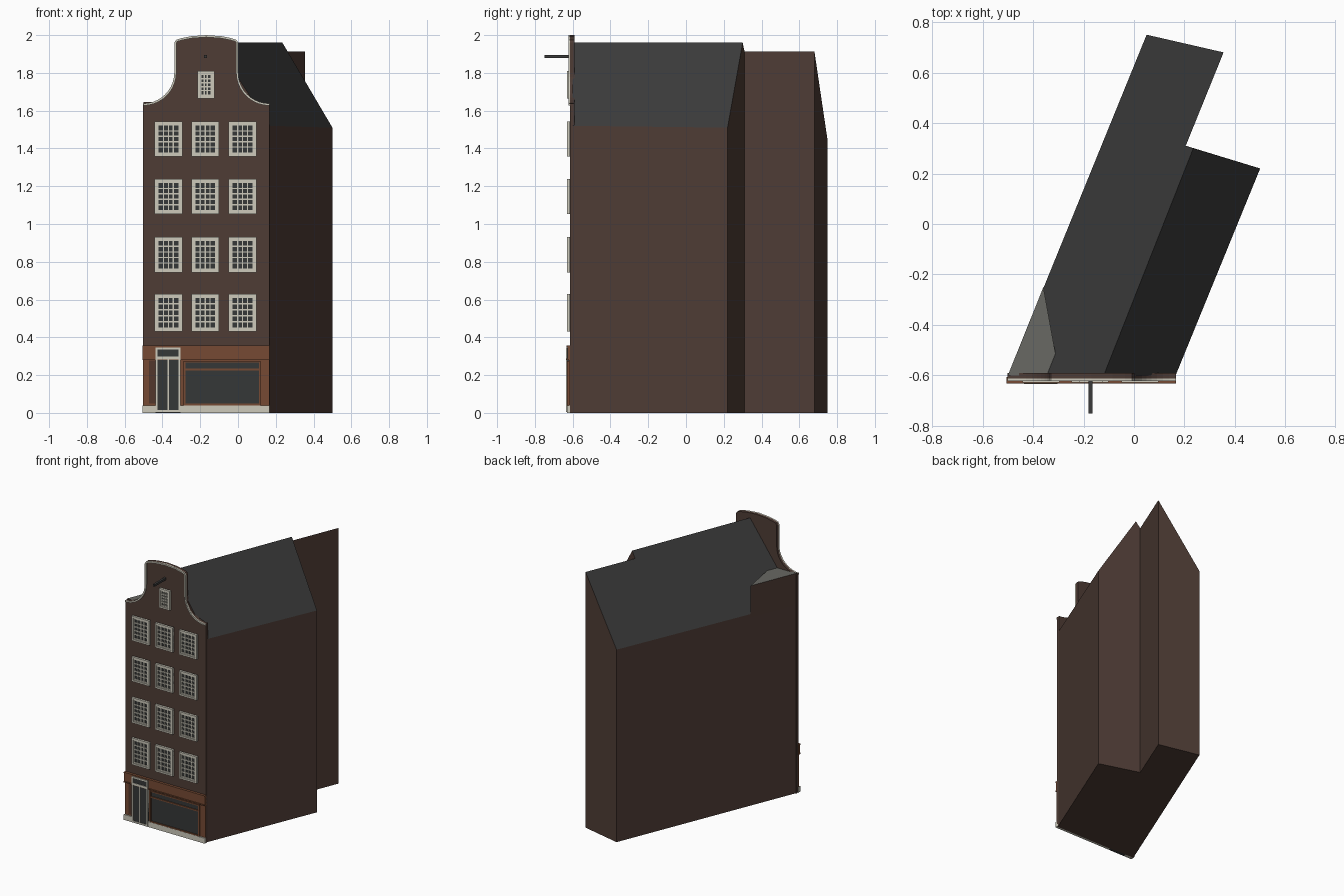
import bpy, bmesh, math
from mathutils import Vector

cube = bpy.data.objects.get("Cube")
if cube:
    bpy.data.objects.remove(cube, do_unlink=True)


def material(name, rgb):
    m = bpy.data.materials.new(name)
    m.use_nodes = True
    m.diffuse_color = (*rgb, 1)
    bsdf = m.node_tree.nodes["Principled BSDF"]
    bsdf.inputs["Base Color"].default_value = (*rgb, 1)
    bsdf.inputs["Roughness"].default_value = 0.9
    return m


BRICK = material("brown brick", (.078, .046, .036))
ROOF = material("dark slate", (.042, .042, .042))
LEAD = material("grey lead", (.14, .14, .125))
TRIM = material("off white trim", (.61, .59, .50))
WOOD = material("shopfront wood", (.18, .068, .033))
PANEL = material("dark wood panel", (.085, .038, .025))
GLASS = material("dark glass", (.036, .039, .039))


def finish(name, bm, mats):
    bmesh.ops.recalc_face_normals(bm, faces=bm.faces)
    mesh = bpy.data.meshes.new(name)
    bm.to_mesh(mesh)
    bm.free()
    for m in mats:
        mesh.materials.append(m)
    ob = bpy.data.objects.new(name, mesh)
    bpy.context.collection.objects.link(ob)
    return ob


def boxes(name, rects, front, mat, back=-.606):
    """Front-facing blocks given as (x0, x1, z0, z1)."""
    bm = bmesh.new()
    for x0, x1, z0, z1 in rects:
        made = bmesh.ops.create_cube(bm, size=1)["verts"]
        for v in made:
            v.co = ((x0 + x1) / 2 + v.co.x * (x1 - x0),
                    (front + back) / 2 + v.co.y * (back - front),
                    (z0 + z1) / 2 + v.co.z * (z1 - z0))
    return finish(name, bm, [mat])


def extrude(bm, points, offset):
    face = bm.faces.new([bm.verts.new(p) for p in points])
    new = bmesh.ops.extrude_face_region(bm, geom=[face])["geom"]
    bmesh.ops.translate(bm, vec=offset,
                        verts=[g for g in new if isinstance(g, bmesh.types.BMVert)])


def frame(x0, x1, z0, z1, w):
    return [(x0, x0 + w, z0, z1), (x1 - w, x1, z0, z1),
            (x0 + w, x1 - w, z0, z0 + w), (x0 + w, x1 - w, z1 - w, z1)]


# House body: skewed plan with a ridge and a half-width rear wing
plan = [(-.5, -.6, 1.43), (.165, -.6, 1.52), (.5, .22, 1.51),
        (.205, .31, 1.913), (.355, .68, 1.913), (.05, .75, 1.44)]
bm = bmesh.new()
low = [bm.verts.new((x, y, 0)) for x, y, z in plan]
top = [bm.verts.new(p) for p in plan]
ridge_front = bm.verts.new((-.12, -.6, 1.96))
ridge_back = bm.verts.new((.235, .3, 1.96))
bm.faces.new(low)
peaks = {0: ridge_front, 2: ridge_back}
for i in range(len(plan)):
    j = (i + 1) % len(plan)
    peak = [peaks[i]] if i in peaks else []
    bm.faces.new([low[i], low[j], top[j], *peak, top[i]])
slopes = [bm.faces.new([top[1], top[2], ridge_back, ridge_front]),
          bm.faces.new([top[0], ridge_front, ridge_back, *top[3:]])]
for f in slopes:
    f.material_index = 1
finish("house_body", bm, [BRICK, ROOF])

# Flat lead corner behind the gable shoulder
bm = bmesh.new()
extrude(bm, [(-.5, -.6, 1.41), (-.3, -.6, 1.41), (-.31, -.52, 1.41), (-.359, -.25, 1.41)],
        (0, 0, .235))
for f in bm.faces:
    if f.calc_center_median().z > 1.6:
        f.material_index = 1
finish("lead_corner", bm, [BRICK, LEAD])

# Bell gable profile: right half is mirrored from the left
mid, r, steps = -.168, .165, 10
half = [(-.502 + r * math.sin(a), 1.803 - r * math.cos(a))
        for a in (math.pi / 2 * i / steps for i in range(steps + 1))]
half += [(-.337, 1.96), (-.328, 1.975), (-.30, 1.984), (-.25, 1.994), (mid, 2)]
outline = half + [(2 * mid - x, z) for x, z in reversed(half[:-1])]
bm = bmesh.new()
extrude(bm, [(x, -.613, z) for x, z in [(-.502, 0)] + outline + [(.166, 0)]], (0, .022, 0))
finish("gable_facade", bm, [BRICK])

# Pale edging following the gable outline
bm = bmesh.new()
rows = []
for i, (x, z) in enumerate(outline):
    a = Vector(outline[max(i - 1, 0)])
    b = Vector(outline[min(i + 1, len(outline) - 1)])
    t = (b - a).normalized()
    nx, nz = t.y * .011, -t.x * .011
    rows.append([bm.verts.new(p) for p in (
        (x, -.622, z), (x + nx, -.622, z + nz), (x + nx, -.61, z + nz), (x, -.61, z))])
for a, b in zip(rows, rows[1:]):
    for k in range(4):
        m = (k + 1) % 4
        bm.faces.new([a[k], a[m], b[m], b[k]])
bm.faces.new(rows[0])
bm.faces.new(rows[-1])
finish("gable_edging", bm, [TRIM])


# Sash windows with glazing bars
def window(name, cx, w, z0, z1, cols, lines):
    x0, x1 = cx - w / 2, cx + w / 2
    boxes(name + "_glass", [(x0, x1, z0, z1)], -.616, GLASS)
    boxes(name + "_frame", frame(x0, x1, z0, z1, .012), -.629, TRIM)
    e = .012
    bars = frame(x0 + e, x1 - e, z0 + e, z1 - e, .009)
    e = .021
    for i in range(1, cols):
        x = x0 + e + (w - 2 * e) * i / cols
        bars.append((x - .0035, x + .0035, z0 + e, z1 - e))
    for i in range(1, lines):
        z = z0 + e + (z1 - z0 - 2 * e) * i / lines
        bars.append((x0 + e, x1 - e, z - .0035, z + .0035))
    boxes(name + "_bars", bars, -.623, TRIM)


for floor, (z0, z1) in enumerate([(.43, .63), (.743, .932), (1.053, 1.238), (1.358, 1.542)]):
    for side, cx in zip(("right", "middle", "left"), (-.368, -.174, .024)):
        window(f"window_{floor + 1}_{side}", cx, .146, z0, z1, 4, 5)
window("gable_window", -.17, .09, 1.665, 1.81, 3, 5)

# Shopfront
boxes("shopfront_base", [(-.503, .164, .04, .285)], -.62, WOOD)
boxes("shopfront_lintel", [(-.505, .166, .283, .355)], -.627, WOOD)
boxes("lintel_mouldings", [(-.505, .166, .281, .289), (-.505, .166, .35, .358)], -.632, WOOD)
boxes("side_panel", [(-.47, -.437, .05, .278)], -.622, PANEL)
boxes("shop_glass", [(-.28, .112, .048, .268)], -.622, GLASS)
boxes("shop_frame", frame(-.288, .12, .04, .276, .009) + [(-.28, .112, .224, .234)], -.629, WOOD)
boxes("plinth", [(-.505, -.436, 0, .04), (-.304, .166, 0, .04)], -.63, TRIM)

# Double door with fanlight
boxes("door_glass", [(-.436, -.304, 0, .345)], -.63, GLASS)
boxes("door_frame", frame(-.436, -.304, .005, .345, .01)
      + [(-.426, -.314, .283, .299), (-.374, -.366, .015, .283)], -.634, TRIM)

# Hoisting beam
boxes("hoist_beam", [(-.18, -.165, 1.88, 1.896)], -.75, ROOF)
